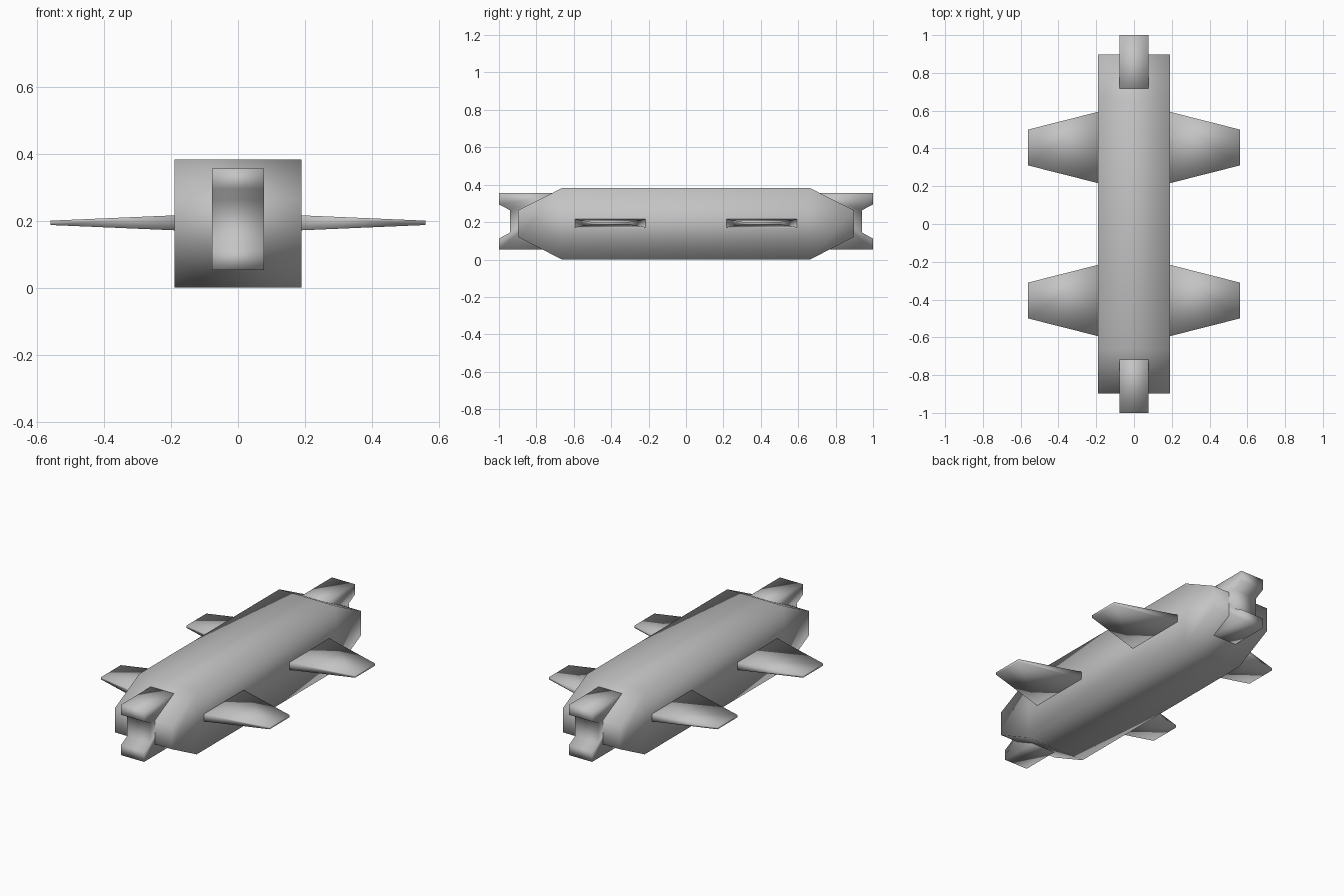
import bpy
import bmesh

cube = bpy.data.objects.get("Cube")
if cube:
    bpy.data.objects.remove(cube, do_unlink=True)

grey = bpy.data.materials.new("hull grey")
grey.use_nodes = True
colour = (0.55, 0.55, 0.55, 1)
grey.diffuse_color = colour
grey.node_tree.nodes["Principled BSDF"].inputs["Base Color"].default_value = colour


def loft(name, rings):
    """Join equal-sized rings of points with quads, cap both ends, shade smooth."""
    bm = bmesh.new()
    loops = [[bm.verts.new(p) for p in ring] for ring in rings]
    n = len(loops[0])
    for a, b in zip(loops, loops[1:]):
        for i in range(n):
            j = (i + 1) % n
            bm.faces.new((a[i], a[j], b[j], b[i]))
    bm.faces.new(loops[0])
    bm.faces.new(loops[-1])
    bmesh.ops.recalc_face_normals(bm, faces=bm.faces)
    for face in bm.faces:
        face.smooth = True
    mesh = bpy.data.meshes.new(name)
    bm.to_mesh(mesh)
    bm.free()
    mesh.materials.append(grey)
    obj = bpy.data.objects.new(name, mesh)
    bpy.context.collection.objects.link(obj)
    return obj


def section(y, half_width, low, high):
    w = half_width
    return [(-w, y, low), (w, y, low), (w, y, high), (-w, y, high)]


# Hull: square tube with wedge-shaped ends
stations = [(-0.897, 0.12, 0.264), (-0.663, 0, 0.382),
            (0.663, 0, 0.382), (0.897, 0.12, 0.264)]
loft("hull", [section(y, 0.19, low, high) for y, low, high in stations])

# Docking clamps: notched profile extruded across the width
clamp_profile = [(0.66, 0.053), (1, 0.053), (1, 0.112), (0.94, 0.145),
                 (0.94, 0.263), (1, 0.295), (1, 0.355), (0.66, 0.355)]
for end, side in (("front", -1), ("rear", 1)):
    loft(end + "_docking_clamp",
         [[(x, side * y, z) for y, z in clamp_profile] for x in (-0.077, 0.077)])


# Four tapered fins
def fin_ring(x, y, half_chord, low, high):
    return [(x, y - half_chord, low), (x, y + half_chord, low),
            (x, y + half_chord, high), (x, y - half_chord, high)]


for end, y in (("front", -0.405), ("rear", 0.405)):
    for hand, side in (("right", -1), ("left", 1)):
        loft(f"{end}_{hand}_fin",
             [fin_ring(side * 0.185, y, 0.19, 0.171, 0.216),
              fin_ring(side * 0.56, y, 0.095, 0.187, 0.2)])
